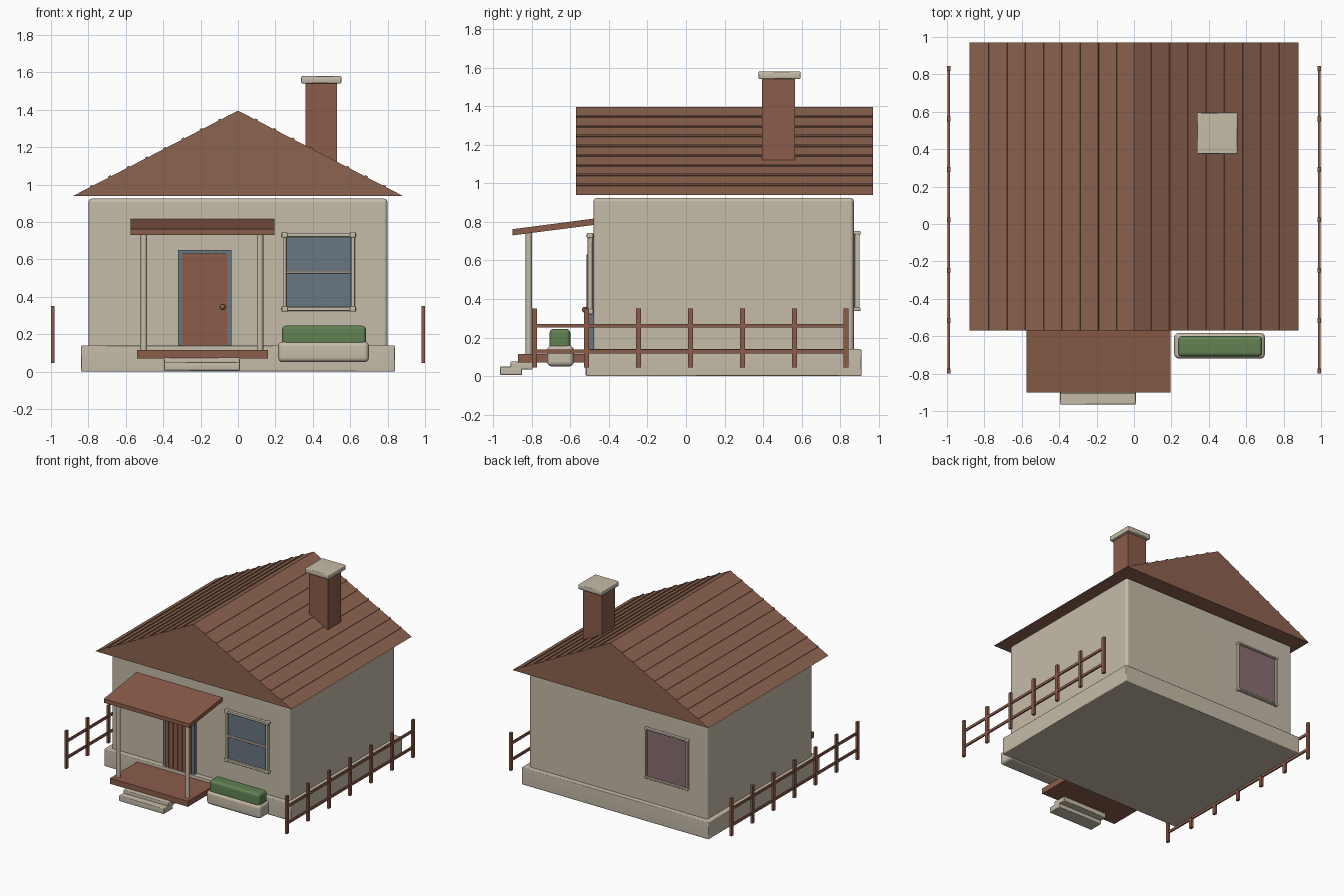
import bpy, bmesh, math
from mathutils import Matrix

old = bpy.data.objects.get("Cube")
if old:
    bpy.data.objects.remove(old, do_unlink=True)


def material(name, *rgb):
    m = bpy.data.materials.new(name)
    m.use_nodes = True
    m.diffuse_color = (*rgb, 1)
    m.node_tree.nodes["Principled BSDF"].inputs["Base Color"].default_value = (*rgb, 1)
    return m


cream = material("cream plaster", 0.56, 0.50, 0.395)
roof_brown = material("roof brown", 0.265, 0.125, 0.078)
wood = material("red brown wood", 0.26, 0.108, 0.068)
glass = material("blue grey", 0.14, 0.18, 0.215)
mauve = material("mauve glass", 0.25, 0.155, 0.165)
green = material("hedge green", 0.12, 0.22, 0.085)


def finish(name, bm, mat, bevel=0, segments=2):
    bmesh.ops.recalc_face_normals(bm, faces=bm.faces)
    me = bpy.data.meshes.new(name)
    bm.to_mesh(me)
    bm.free()
    me.materials.append(mat)
    ob = bpy.data.objects.new(name, me)
    bpy.context.scene.collection.objects.link(ob)
    if bevel:
        mod = ob.modifiers.new("Rounded edges", "BEVEL")
        mod.width, mod.segments = bevel, segments
        for p in me.polygons:
            p.use_smooth = True
        ob.modifiers.new("Even shading", "WEIGHTED_NORMAL")
    return ob


def box(name, mat, x, y, z, bevel=0, segments=2):
    """Box given by its (low, high) range on each axis."""
    bm = bmesh.new()
    bmesh.ops.create_cube(bm, size=1)
    for v in bm.verts:
        v.co = [(lo + hi) / 2 + c * (hi - lo) for c, (lo, hi) in zip(v.co, (x, y, z))]
    return finish(name, bm, mat, bevel, segments)


def bar(name, mat, centre, size, bevel=0):
    return box(name, mat, *[(c - s / 2, c + s / 2) for c, s in zip(centre, size)], bevel)


def prism(name, mat, profile, axis, lo, hi):
    """Extrude a 2D outline along x or y."""
    bm = bmesh.new()
    place = (lambda a, b: (lo, a, b)) if axis == "x" else (lambda a, b: (a, lo, b))
    face = bm.faces.new([bm.verts.new(place(a, b)) for a, b in profile])
    out = bmesh.ops.extrude_face_region(bm, geom=[face])
    step = (hi - lo, 0, 0) if axis == "x" else (0, hi - lo, 0)
    bmesh.ops.translate(bm, vec=step, verts=[g for g in out["geom"] if isinstance(g, bmesh.types.BMVert)])
    return finish(name, bm, mat)


# House body
box("foundation", cream, (-0.84, 0.84), (-0.52, 0.91), (0, 0.14), 0.005, 1)
box("walls", cream, (-0.80, 0.80), (-0.48, 0.87), (0.10, 0.925), 0.02, 3)

# Gable roof with thin battens along both slopes
HALF, EAVE, RIDGE = 0.88, 0.94, 1.395
Y0, Y1 = -0.57, 0.97
prism("roof", roof_brown, [(-HALF, EAVE), (HALF, EAVE), (0, RIDGE)], "y", Y0, Y1)
pitch = math.atan2(RIDGE - EAVE, HALF)
for side in (-1, 1):
    for i in range(1, 9):
        x = i * HALF / 9
        z = RIDGE - x * math.tan(pitch)
        bm = bmesh.new()
        bmesh.ops.create_cube(bm, size=1)
        bmesh.ops.scale(bm, vec=(0.016, Y1 - Y0, 0.012), verts=bm.verts)
        turn = Matrix.Rotation(side * pitch, 4, "Y")
        bmesh.ops.transform(bm, matrix=Matrix.Translation((side * x, (Y0 + Y1) / 2, z)) @ turn, verts=bm.verts)
        finish("roof_batten", bm, roof_brown)

# Chimney
box("chimney", wood, (0.36, 0.53), (0.395, 0.565), (1.05, 1.54))
box("chimney_cap", cream, (0.337, 0.553), (0.375, 0.595), (1.54, 1.58), 0.006, 1)

# Porch
prism("porch_roof", wood, [(-0.90, 0.73), (-0.47, 0.785), (-0.47, 0.818), (-0.90, 0.762)], "x", -0.575, 0.195)
box("porch_floor", wood, (-0.54, 0.16), (-0.87, -0.50), (0.07, 0.115))
for x in (-0.503, 0.118):
    bm = bmesh.new()
    bmesh.ops.create_cone(bm, cap_ends=True, segments=12, radius1=0.017, radius2=0.017, depth=0.635)
    bmesh.ops.translate(bm, vec=(x, -0.815, 0.43), verts=bm.verts)
    post = finish("porch_post", bm, cream)
    for p in post.data.polygons:
        p.use_smooth = len(p.vertices) == 4
box("lower_step", cream, (-0.395, 0.01), (-0.965, -0.85), (0.005, 0.05), 0.004, 1)
box("upper_step", cream, (-0.395, 0.01), (-0.91, -0.795), (0.035, 0.075), 0.004, 1)

# Door with vertical planks
box("door_frame", glass, (-0.32, -0.035), (-0.505, -0.47), (0.115, 0.65))
box("door", wood, (-0.30, -0.058), (-0.509, -0.47), (0.115, 0.632))
for i in range(6):
    x = -0.28 + i * 0.0403
    bar("door_plank", wood, (x, -0.508, 0.374), (0.034, 0.014, 0.516))
bm = bmesh.new()
bmesh.ops.create_uvsphere(bm, u_segments=12, v_segments=8, radius=0.015)
bmesh.ops.translate(bm, vec=(-0.082, -0.525, 0.345), verts=bm.verts)
knob = finish("door_knob", bm, wood)
for p in knob.data.polygons:
    p.use_smooth = True


# Windows: pane, frame bars and corner blocks
def window(name, pane, cx, cz, w, h, y, out, thick, middle):
    bar(name + "_pane", pane, (cx, y + out * 0.006, cz), (w, 0.018, h))
    fy = y + out * 0.018
    for s in (-1, 1):
        bar(name + "_side", cream, (cx + s * w / 2, fy, cz), (thick, 0.026, h), 0.004)
        bar(name + "_rail", cream, (cx, fy, cz + s * h / 2), (w + thick, 0.026, thick), 0.004)
        for t in (-1, 1):
            bar(name + "_corner", cream, (cx + s * w / 2, fy, cz + t * h / 2),
                (thick * 1.6, 0.034, thick * 1.4), 0.006)
    if middle:
        bar(name + "_crossbar", cream, (cx, fy, cz), (w, 0.022, 0.014), 0.003)


window("front_window", glass, 0.432, 0.532, 0.365, 0.395, -0.48, -1, 0.02, True)
window("back_window", mauve, -0.45, 0.545, 0.365, 0.395, 0.87, 1, 0.014, False)

# Planter and hedge
box("planter", cream, (0.215, 0.70), (-0.72, -0.582), (0.05, 0.16), 0.025, 3)
box("hedge", green, (0.235, 0.685), (-0.708, -0.60), (0.14, 0.245), 0.02, 3)

# Fences on both sides
for side, label in ((1, "left"), (-1, "right")):
    for i in range(7):
        bar(label + "_fence_post", wood, (side * 0.99, -0.786 + i * 0.2695, 0.198), (0.02, 0.026, 0.306))
    for z in (0.127, 0.261):
        bar(label + "_fence_rail", wood, (side * 0.99, 0.0225, z), (0.012, 1.617, 0.02))
